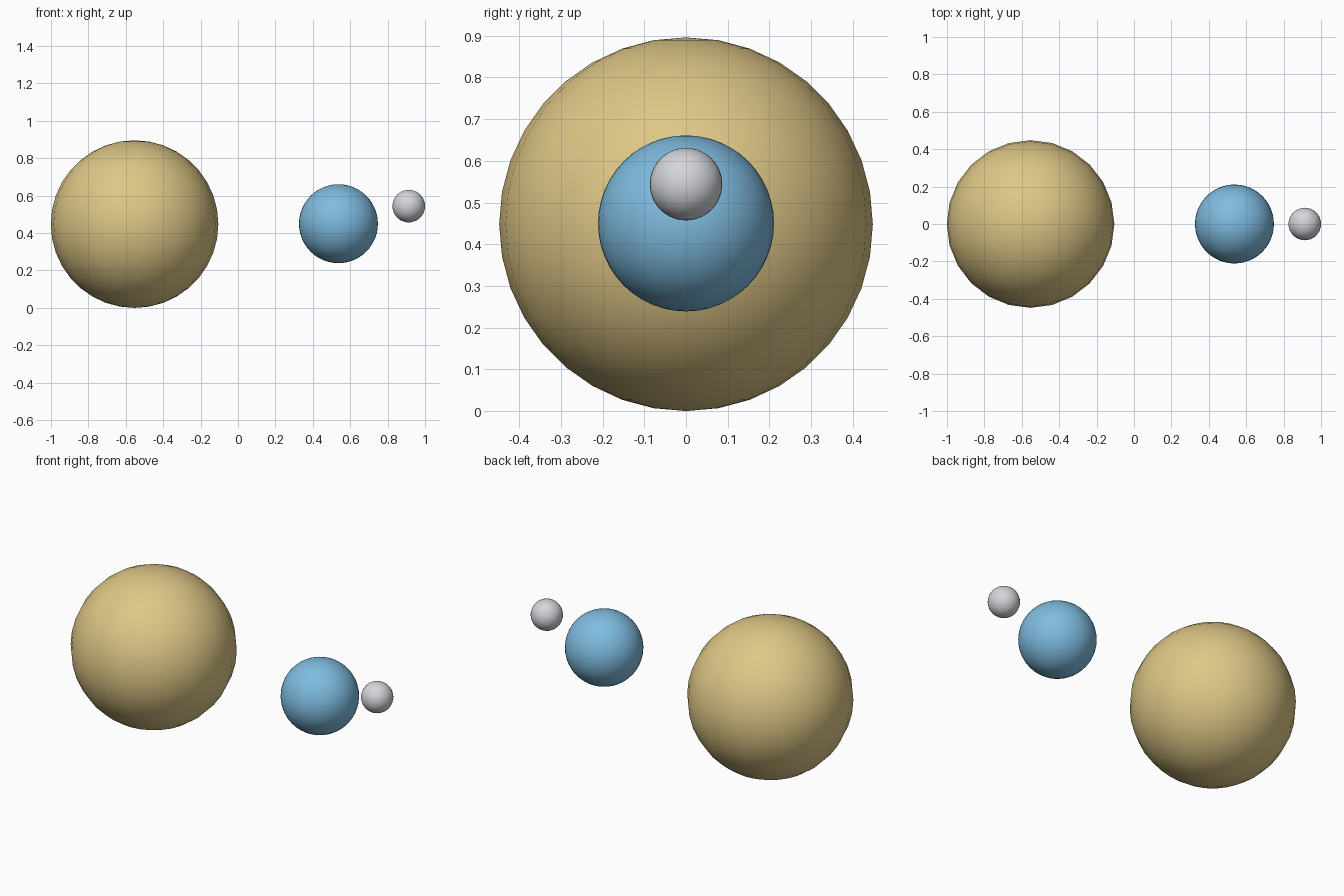
import bpy

if "Cube" in bpy.data.objects:
    bpy.data.objects.remove(bpy.data.objects["Cube"])


def material(name, colour):
    m = bpy.data.materials.new(name)
    m.diffuse_color = (*colour, 1.0)
    m.use_nodes = True
    m.node_tree.nodes["Principled BSDF"].inputs["Base Color"].default_value = m.diffuse_color
    return m


def ball(name, centre, radius, segments, rings, mat):
    bpy.ops.mesh.primitive_uv_sphere_add(
        segments=segments, ring_count=rings, radius=radius, location=centre)
    ob = bpy.context.object
    ob.name = name
    ob.data.materials.append(mat)
    bpy.ops.object.shade_smooth()
    return ob


# Large sandy body, slightly coarse outline
ball("large_sphere", (-0.553, 0, 0.448), 0.448, 24, 18,
     material("sand yellow", (0.73, 0.57, 0.24)))

# Medium blue body, level with the large one
ball("medium_sphere", (0.537, 0, 0.45), 0.211, 48, 24,
     material("sky blue", (0.21, 0.50, 0.74)))

# Small grey body, a little higher
ball("small_sphere", (0.913, 0, 0.544), 0.087, 32, 20,
     material("light grey", (0.66, 0.67, 0.70)))
